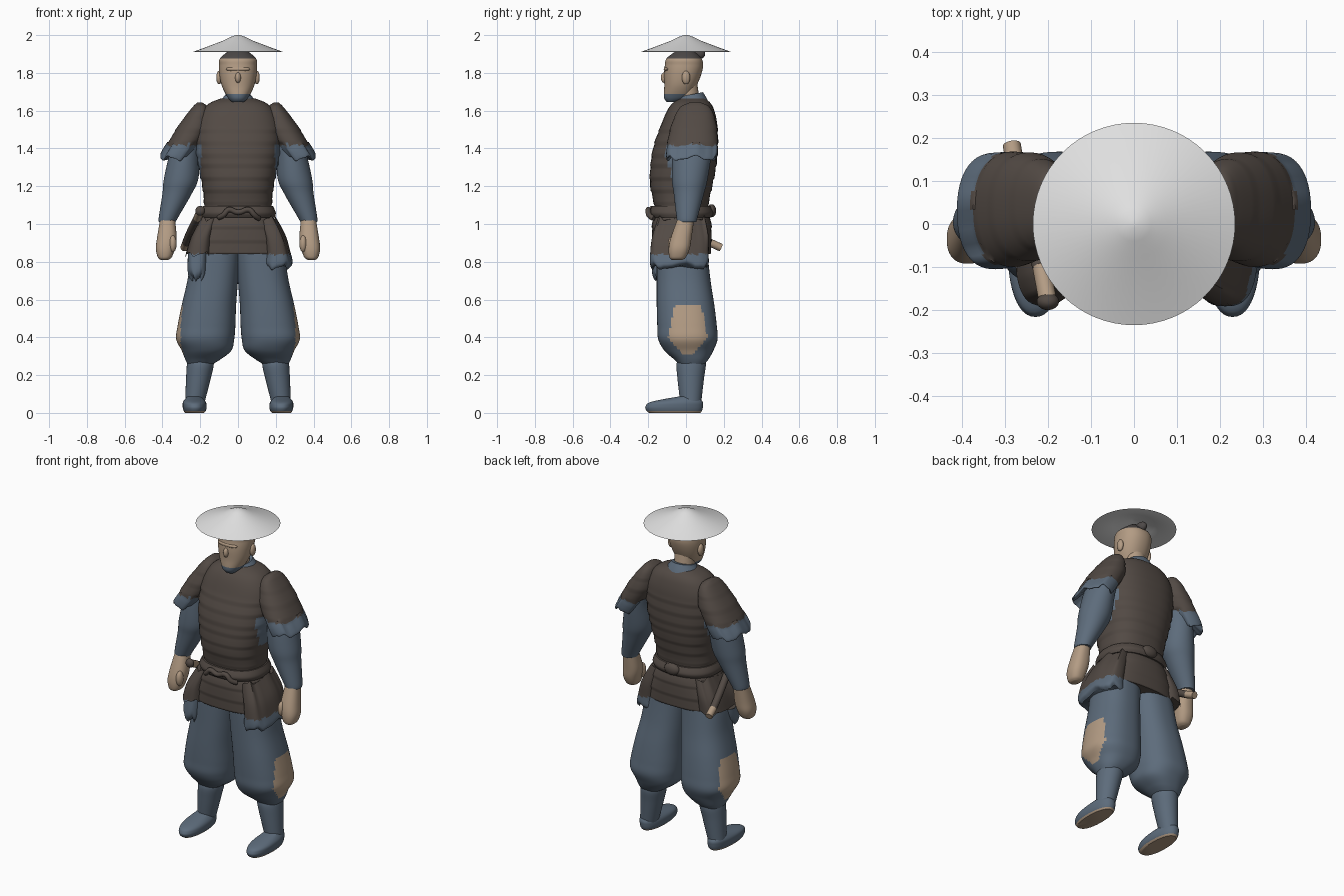
import bpy, bmesh, math
from mathutils import Vector

default = bpy.data.objects.get("Cube")
if default:
    bpy.data.objects.remove(default, do_unlink=True)


def material(name, red, green, blue):
    mat = bpy.data.materials.new(name)
    mat.use_nodes = True
    mat.diffuse_color = (red, green, blue, 1)
    shader = mat.node_tree.nodes["Principled BSDF"]
    shader.inputs["Base Color"].default_value = mat.diffuse_color
    shader.inputs["Roughness"].default_value = .8
    return mat


STRAW = material("pale straw", .75, .75, .75)
ARMOUR = material("dark brown armour", .085, .068, .058)
CLOTH = material("slate blue cloth", .11, .15, .2)
SKIN = material("tan skin", .45, .33, .23)
HAIR = material("dark hair", .075, .067, .065)


def finish(obj, mats, rule, mirror, angle):
    """Colour faces by a rule on their centre and normal, smooth them, mirror pairs."""
    mesh = obj.data
    for mat in mats:
        mesh.materials.append(mat)
    for face in mesh.polygons:
        face.use_smooth = True
        if rule:
            face.material_index = int(rule(face.center, face.normal))
    mesh.set_sharp_from_angle(angle=math.radians(angle))
    if mirror:
        obj.modifiers.new("mirror", 'MIRROR').use_mirror_merge = False
    return obj


def smooth_rings(rings, steps):
    """Catmull-Rom interpolation between rings."""
    last = len(rings) - 1
    result = []
    for i in range(last):
        before, start, end, after = (rings[min(max(k, 0), last)] for k in range(i - 1, i + 3))
        for step in range(steps):
            t = step / steps
            tangent_in, tangent_out = (end - before) / 2, (after - start) / 2
            bend = (end - start) * 3 - tangent_in * 2 - tangent_out
            twist = (start - end) * 2 + tangent_in + tangent_out
            result.append(start + tangent_in * t + bend * t ** 2 + twist * t ** 3)
    return result + [rings[last]]


def signed_power(value, power):
    return math.copysign(abs(value) ** power, value)


def loft(name, rings, mats, rule=None, mirror=False, steps=6, box=1,
         ripple=None, warp=None, angle=45, segments=44):
    """Skin of oval rings: z, x min, x max, y min, y max, or z, half width, y min, y max."""
    rings = [Vector((r[0], -r[1], *r[1:]) if len(r) == 4 else r) for r in rings]
    bm = bmesh.new()
    loops = []
    for z, x_min, x_max, y_min, y_max in smooth_rings(rings, steps):
        centre = Vector(((x_min + x_max) / 2, (y_min + y_max) / 2, z))
        scale = (ripple(z) if ripple else 1) / 2
        loop = []
        for i in range(segments):
            turn = math.tau * i / segments
            point = centre + scale * Vector(((x_max - x_min) * signed_power(math.cos(turn), box),
                                             (y_max - y_min) * signed_power(math.sin(turn), box), 0))
            loop.append(bm.verts.new(warp(point, turn) if warp else point))
        loops.append(loop)
    for low, high in zip(loops, loops[1:]):
        for i in range(segments):
            bm.faces.new((low[i - 1], low[i], high[i], high[i - 1]))
    bm.faces.new(loops[0])
    bm.faces.new(loops[-1])
    bmesh.ops.recalc_face_normals(bm, faces=bm.faces)
    mesh = bpy.data.meshes.new(name)
    bm.to_mesh(mesh)
    bm.free()
    obj = bpy.data.objects.new(name, mesh)
    bpy.context.collection.objects.link(obj)
    return finish(obj, mats, rule, mirror, angle)


def ball(name, centre, size, mat, mirror=False):
    """Ellipsoid lofted from a half circle of rings."""
    x, y, z = centre
    count = 14
    rings = []
    for i in range(1, count):
        lift, spread = math.cos(math.pi * i / count), math.sin(math.pi * i / count)
        rings.append((z - size[2] * lift, x - size[0] * spread, x + size[0] * spread,
                      y - size[1] * spread, y + size[1] * spread))
    return loft(name, rings, [mat], mirror=mirror, steps=1, segments=20)


def tube(name, points, radius, mat):
    curve = bpy.data.curves.new(name, 'CURVE')
    curve.dimensions = '3D'
    curve.bevel_depth = radius
    curve.use_fill_caps = True
    spline = curve.splines.new('NURBS')
    spline.points.add(len(points) - 1)
    for point, place in zip(spline.points, points):
        point.co = (*place, 1)
    spline.use_endpoint_u = True
    spline.order_u = 3
    curve.materials.append(mat)
    bpy.context.collection.objects.link(bpy.data.objects.new(name, curve))


def bands(z):
    """Overlapping rows of armour plates."""
    return 1.012 - .03 * (z / .065 % 1)


def ragged(point, turn):
    """Torn lower edge."""
    return point + Vector((0, 0, .011 * math.sin(5 * turn + 1) + .005 * math.sin(11 * turn)))


# Hat: thin conical shell
loft("straw_hat", [(1.97, .01, -.01, .01), (1.94, .12, -.12, .12), (1.91, .23, -.23, .23),
                   (1.912, .235, -.235, .235), (1.97, .08, -.08, .08), (1.99, .04, -.04, .04),
                   (2, .01, -.01, .01)], [STRAW], steps=1, segments=64, angle=60)

# Head with shaved crown, chin beard, ears, nose and topknot
loft("head", [(1.645, .03, -.1, -.05), (1.67, .055, -.117, .02), (1.73, .085, -.115, .055),
              (1.79, .098, -.116, .08), (1.84, .1, -.112, .09), (1.88, .093, -.1, .08),
              (1.93, .03, -.03, .03)], [SKIN, HAIR, CLOTH],
     lambda c, n: 1 if c.z > 1.877 else 2 * (c.z < 1.69 and c.y < 0), steps=9, box=.92)
ball("ears", (.1, 0, 1.775), (.015, .022, .036), SKIN, mirror=True)
ball("nose", (0, -.115, 1.775), (.015, .018, .028), SKIN)
ball("brow", (0, -.1, 1.82), (.065, .018, .014), SKIN)
ball("topknot", (0, .06, 1.9), (.026, .042, .03), HAIR)

# Neck and collar, higher at the nape
loft("neck", [(1.6, .06, -.05, .08), (1.74, .06, -.04, .06)], [SKIN], steps=1)
loft("collar", [(1.57, .13, -.08, .13), (1.63, .11, -.07, .12), (1.69, .066, -.04, .09)],
     [CLOTH], warp=lambda point, turn: point + Vector((0, 0, point.y / 5 - .01)))

# Torso armour with plate bands, open at the armpits
loft("torso_armour", [(1, .19, -.17, .13), (1.1, .18, -.17, .12), (1.2, .19, -.19, .14),
                      (1.3, .21, -.19, .16), (1.42, .225, -.17, .17), (1.53, .22, -.13, .165),
                      (1.6, .19, -.1, .15), (1.64, .15, -.07, .13), (1.665, .09, -.03, .1)],
     [ARMOUR, CLOTH], lambda c, n: abs(c.x) > .195 and 1.22 < c.z < 1.42,
     steps=9, box=.82, ripple=lambda z: bands(z) if z < 1.52 else 1)

# Flared skirt with side panels over the hips
HEM = .84
loft("armour_skirt", [(HEM, .255, -.175, .13), (.92, .24, -.18, .135), (1, .205, -.18, .135),
                      (1.06, .18, -.165, .12)], [ARMOUR], steps=9, box=.8, ripple=bands)
hip_rings = [(HEM, .14, .277, -.19, .12), (.93, .13, .25, -.18, .12), (1.03, .1, .195, -.15, .1)]
loft("left_hip_panel", [(.77, .14, .27, -.18, .11), (.79, .135, .288, -.19, .12)] + hip_rings,
     [ARMOUR, CLOTH], lambda c, n: c.z < HEM, box=.7, warp=ragged)
loft("right_hip_panel", [(z, -outer, -inner, front, back) for z, inner, outer, front, back in hip_rings],
     [ARMOUR, CLOTH], lambda c, n: c.z < HEM, box=.7, warp=ragged)
loft("right_hip_cloth", [(.71, -.24, -.19, -.16, -.08), (.75, -.265, -.17, -.18, -.05),
                         (.86, -.265, -.16, -.17, -.03)], [CLOTH], box=.8, warp=ragged)

# Belt with a bow in front and a knot behind
loft("belt", [(1.035, .195, -.185, .135), (1.06, .2, -.195, .145), (1.095, .185, -.18, .13)],
     [ARMOUR], box=.85)
tube("belt_bow", [(-.1, -.17, 1.035), (-.08, -.2, 1.04), (-.05, -.2, 1.085), (0, -.2, 1.055),
                  (.06, -.2, 1.085), (.09, -.2, 1.04), (.11, -.17, 1.03)], .014, ARMOUR)
ball("belt_knot", (0, .135, 1.07), (.05, .025, .035), ARMOUR)

# Short sword through the belt on the right hip
mouth, throat = Vector((-.215, -.1, 1.03)), Vector((-.275, .13, .9))
pommel, tip = Vector((-.2, -.18, 1.07)), Vector((-.284, .185, .875))
tube("scabbard", [mouth, (-.255, .03, .955), throat], .021, ARMOUR)
tube("scabbard_tip", [throat, throat.lerp(tip, .5), tip], .021, SKIN)
tube("sword_handle", [mouth, mouth.lerp(pommel, .5), pommel], .021, SKIN)
ball("sword_pommel", pommel, (.026, .02, .026), ARMOUR)

# Shoulder guards with torn blue hems
loft("shoulder_guards", [(1.4, .25, .35, -.06, .12), (1.35, .255, .4, -.095, .155),
                         (1.36, .24, .41, -.105, .165), (1.42, .2, .375, -.1, .167),
                         (1.5, .155, .33, -.085, .165), (1.57, .15, .28, -.06, .15),
                         (1.62, .16, .24, -.03, .125), (1.643, .19, .215, .02, .08)],
     [ARMOUR, CLOTH], lambda c, n: c.z < 1.42, mirror=True, box=.88,
     ripple=lambda z: bands(z) if z > 1.4 else 1,
     warp=lambda point, turn: ragged(point, turn) if point.z < 1.43 else point)

# Sleeves gathered at the wrist
loft("sleeves", [(1.01, .33, .415, -.045, .055), (1.03, .32, .42, -.05, .06),
                 (1.16, .245, .4, -.065, .095), (1.24, .21, .392, -.075, .115),
                 (1.38, .2, .36, -.07, .135), (1.45, .18, .33, -.05, .13)], [CLOTH], mirror=True)

# Fists and thumbs
loft("hands", [(.81, .37, .41, -.075, -.02), (.825, .35, .425, -.088, 0),
               (.87, .335, .435, -.092, .02), (.93, .325, .428, -.08, .03),
               (1.04, .335, .41, -.04, .045)], [SKIN], mirror=True, box=.85)
ball("thumbs", (.345, -.07, .895), (.02, .025, .045), SKIN, mirror=True)


# Baggy trousers with a worn patch on the outer knee
def knee_patch(centre, normal):
    height = centre.z - .4
    width = .105 - max(.2 * height, -.85 * height)
    return normal.x > .2 and -.09 < height < .175 and abs(centre.y - .01) < width


loft("trousers", [(.26, .13, .268, -.04, .1), (.285, .09, .28, -.065, .12),
                  (.33, .035, .298, -.115, .145), (.39, .02, .327, -.147, .167),
                  (.46, .014, .32, -.152, .163), (.57, .01, .298, -.155, .15),
                  (.7, 0, .268, -.155, .13), (HEM, -.01, .245, -.155, .115),
                  (.93, -.01, .21, -.15, .11)],
     [CLOTH, SKIN], knee_patch, mirror=True, box=HEM, steps=9, segments=64)

# Wrapped shins
loft("shin_wraps", [(.05, .178, .28, -.03, .08), (.18, .145, .275, -.045, .095),
                    (.26, .128, .27, -.05, .105), (.3, .14, .26, -.03, .09)], [CLOTH], mirror=True)

# Shoes with tan soles
loft("shoes", [(0, .18, .28, -.195, .075), (.012, .17, .288, -.21, .085),
               (.035, .166, .293, -.214, .09), (.06, .172, .29, -.18, .088),
               (.09, .2, .265, -.02, .06)],
     [CLOTH, SKIN], lambda c, n: c.z < .01, mirror=True, box=.9)
